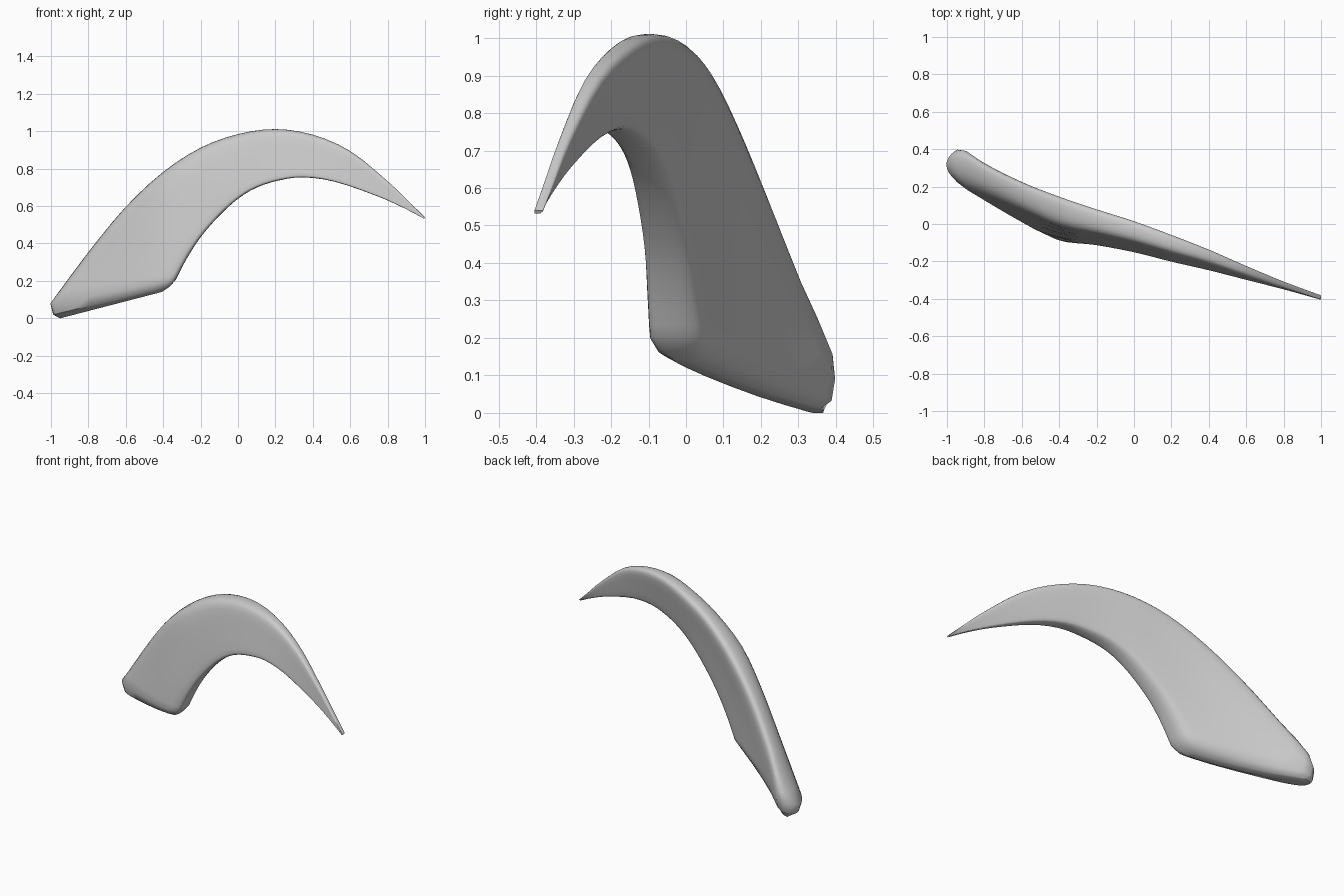
import bpy, bmesh
from mathutils import Vector

if "Cube" in bpy.data.objects:
    bpy.data.objects.remove(bpy.data.objects["Cube"])


def spline(p0, p1, p2, p3, u):
    # Catmull-Rom blend of four tuples
    return tuple(0.5 * (2 * b + (c - a) * u + (2 * a - 5 * b + 4 * c - d) * u ** 2
                        + (3 * b - a - 3 * c + d) * u ** 3)
                 for a, b, c, d in zip(p0, p1, p2, p3))


def refine(pts, n, closed=False):
    out, m = [], len(pts)
    get = (lambda i: pts[i % m]) if closed else (lambda i: pts[max(0, min(m - 1, i))])
    for i in range(m if closed else m - 1):
        out += [spline(get(i - 1), get(i), get(i + 1), get(i + 2), j / n) for j in range(n)]
    return out if closed else out + [pts[-1]]


# Plan curves: x, back y, front y
plan = refine([(-1.0, .375, .25), (-.92, .415, .19), (-.8, .338, .12), (-.6, .238, .005),
               (-.4, .16, -.09), (-.2, .09, -.118), (0, .025, -.155), (.2, -.05, -.205),
               (.4, -.13, -.25), (.6, -.22, -.3), (.8, -.305, -.35), (1.0, -.38, -.405)], 4)


def depth(x):
    x = max(-1.0, min(1.0, x))
    for a, b in zip(plan, plan[1:]):
        if x <= b[0]:
            u = (x - a[0]) / (b[0] - a[0])
            return a[1] + (b[1] - a[1]) * u, a[2] + (b[2] - a[2]) * u
    return plan[-1][1:]


# Blade stations: outer x, z, inner x, z, thickness, thinning of front at the outer rim
stations = refine([(-1, .08, -.335, .205, 1, 0.05), (-.8, .35, -.275, .32, 1, .25),
                   (-.6, .593, -.2, .435, 1, .35), (-.4, .78, -.1, .55, 1, .35),
                   (-.2, .91, 0, .64, 1, .35), (0, .983, .1, .7, 1, .35),
                   (.2, 1.01, .22, .738, 1, .35), (.4, .98, .35, .754, 1, .35),
                   (.6, .893, .52, .73, 1, .3), (.8, .732, .74, .655, 1, .2),
                   (.92, .617, .89, .588, 1, .1), (1, .54, .995, .532, 1, 0)], 3)
# Rounded foot below the first station
foot = [(-.95, 0, -.41, .14, .05, 0), (-.95, 0, -.41, .14, .3, 0),
        (-.985, .02, -.365, .17, .78, 0)]

# Rounded cross-section: inner-to-outer fraction, front-to-back fraction
section = refine([(0, .2), (0, .6), (.025, .9), (.11, 1), (.5, 1), (.84, 1), (.96, .9),
                  (1, .68), (1, .35), (.96, .1), (.84, 0), (.5, 0), (.12, 0), (.025, .04)],
                 2, True)

# Curved blade: the back leans forward toward the inner edge
bm = bmesh.new()
rings = []
for ox, oz, ix, iz, thick, thin in foot + stations:
    ring = []
    for s, t in section:
        x, z = ix + (ox - ix) * s, iz + (oz - iz) * s
        back, front = depth(x)
        gap = back - front
        front += gap * thin * s
        back -= gap * .42 * max(0, 1 - s)
        mid = .5 + .28 * s * s
        y = front + (back - front) * (mid + (t - mid) * thick)
        ring.append(bm.verts.new(Vector((x, y, max(z, 0)))))
    rings.append(ring)
for a, b in zip(rings, rings[1:]):
    for i in range(len(a)):
        j = (i + 1) % len(a)
        bm.faces.new((a[i], a[j], b[j], b[i]))
bm.faces.new(rings[0][::-1])
bm.faces.new(rings[-1])
bmesh.ops.recalc_face_normals(bm, faces=bm.faces)
mesh = bpy.data.meshes.new("curved_blade")
bm.to_mesh(mesh)
bm.free()
blade = bpy.data.objects.new("curved_blade", mesh)
bpy.context.collection.objects.link(blade)
bpy.context.view_layer.objects.active = blade
blade.select_set(True)
bpy.ops.object.shade_smooth_by_angle(angle=0.9)
